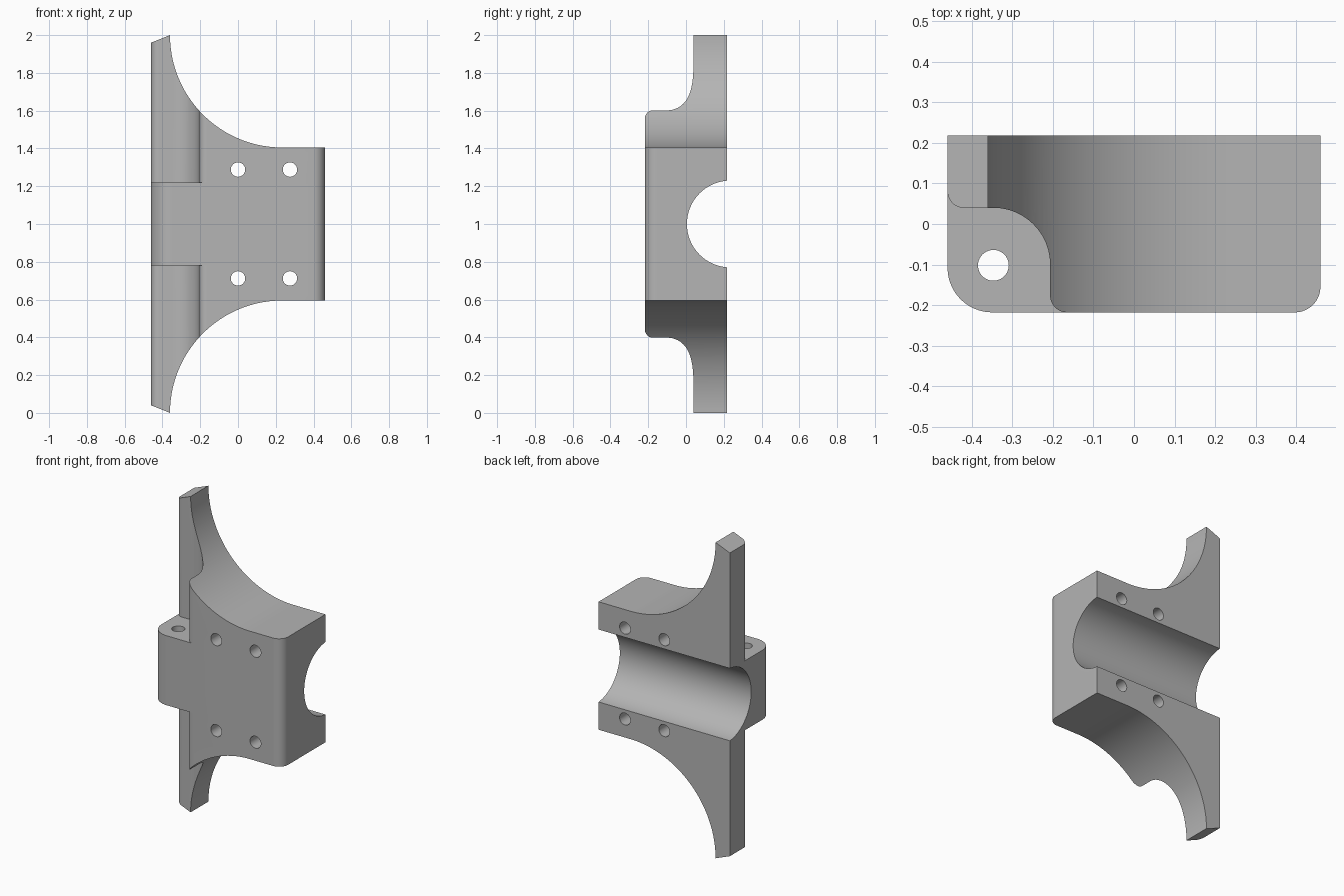
import bpy, bmesh
from math import cos, sin, radians
from mathutils import Vector, Matrix

cube = bpy.data.objects.get("Cube")
if cube:
    bpy.data.objects.remove(cube, do_unlink=True)

HALF_X, HALF_Y, MID = 0.46, 0.218, 1.0

grey = bpy.data.materials.new("plain grey")
grey.use_nodes = True
grey.diffuse_color = (0.46, 0.46, 0.46, 1)
grey.node_tree.nodes["Principled BSDF"].inputs["Base Color"].default_value = (0.46, 0.46, 0.46, 1)


def arc(cx, cy, r, start, end, steps=16):
    angles = [radians(start + (end - start) * i / steps) for i in range(steps + 1)]
    return [(cx + r * cos(a), cy + r * sin(a)) for a in angles]


def prism(name, outline, low, high, axis="z"):
    """Extrude an outline along z, or an x-z outline along y."""
    def place(p, d):
        return (p[0], p[1], d) if axis == "z" else (p[0], d, p[1])
    bm = bmesh.new()
    face = bm.faces.new([bm.verts.new(place(p, low)) for p in outline])
    move = bmesh.ops.extrude_face_region(bm, geom=[face])["geom"]
    offset = Vector(place((0, 0), high - low))
    bmesh.ops.translate(bm, vec=offset, verts=[v for v in move if isinstance(v, bmesh.types.BMVert)])
    bmesh.ops.recalc_face_normals(bm, faces=bm.faces)
    return finish(name, bm)


def rod(name, centre, radius, length, axis, sides):
    bm = bmesh.new()
    turn = {"x": Matrix.Rotation(radians(90), 4, "Y"),
            "y": Matrix.Rotation(radians(90), 4, "X"),
            "z": Matrix.Identity(4)}[axis]
    bmesh.ops.create_cone(bm, cap_ends=True, segments=sides, radius1=radius, radius2=radius,
                          depth=length, matrix=Matrix.Translation(centre) @ turn)
    return finish(name, bm)


def finish(name, bm):
    mesh = bpy.data.meshes.new(name)
    bm.to_mesh(mesh)
    bm.free()
    mesh.materials.append(grey)
    obj = bpy.data.objects.new(name, mesh)
    bpy.context.collection.objects.link(obj)
    return obj


def combine(target, tool, operation="DIFFERENCE"):
    mod = target.modifiers.new(tool.name, "BOOLEAN")
    mod.operation, mod.object, mod.solver = operation, tool, "EXACT"
    bpy.context.view_layer.objects.active = target
    bpy.ops.object.modifier_apply(modifier=mod.name)
    bpy.data.objects.remove(tool, do_unlink=True)


# Front outline: block with two tapering arms, mirrored about mid height
upper = [(-0.6, 1.904), (-0.36, 2.0)] + arc(0.235, 2.0, 0.595, 180, 270, 48)[1:] + [(0.6, 1.405)]
outline = upper + [(x, 2 * MID - z) for x, z in reversed(upper)]
body = prism("clamp_bracket", outline, -0.4, 0.4, "y")

# Plan outline: rounded front corners, square back corners
plan = ([(HALF_X, HALF_Y), (-HALF_X, HALF_Y)]
        + arc(-0.35, -0.108, 0.11, 180, 270)
        + arc(0.397, -0.155, 0.063, 270, 360))
combine(body, prism("plan_outline", plan, -0.2, 2.2), "INTERSECT")

# Filleted notches above and below the side lug
notch = ([(-0.6, 0.08)] + arc(-0.42, 0.08, 0.04, 180, 270)
         + arc(-0.347, -0.1, 0.14, 90, 0, 24)
         + arc(-0.165, -0.176, 0.042, 180, 270)
         + [(-0.165, -0.4), (-0.6, -0.4)])
for low, high in ((1.22, 2.3), (-0.3, 0.78)):
    combine(body, prism("notch", notch, low, high))

# Half round channel along the back
combine(body, rod("channel", (0, 0.235, MID), 0.23, 2, "x", 96))

# Four bolt holes and the upright lug hole
for x in (0.0, 0.275):
    for side in (-1, 1):
        combine(body, rod("bolt_hole", (x, 0, MID + side * 0.288), 0.038, 1, "y", 40))
combine(body, rod("lug_hole", (-0.347, -0.102, MID), 0.038, 1, "z", 40))

# Smooth curves, crisp edges
bpy.ops.object.select_all(action="DESELECT")
body.select_set(True)
bpy.context.view_layer.objects.active = body
bpy.ops.object.shade_smooth_by_angle(angle=radians(25))
